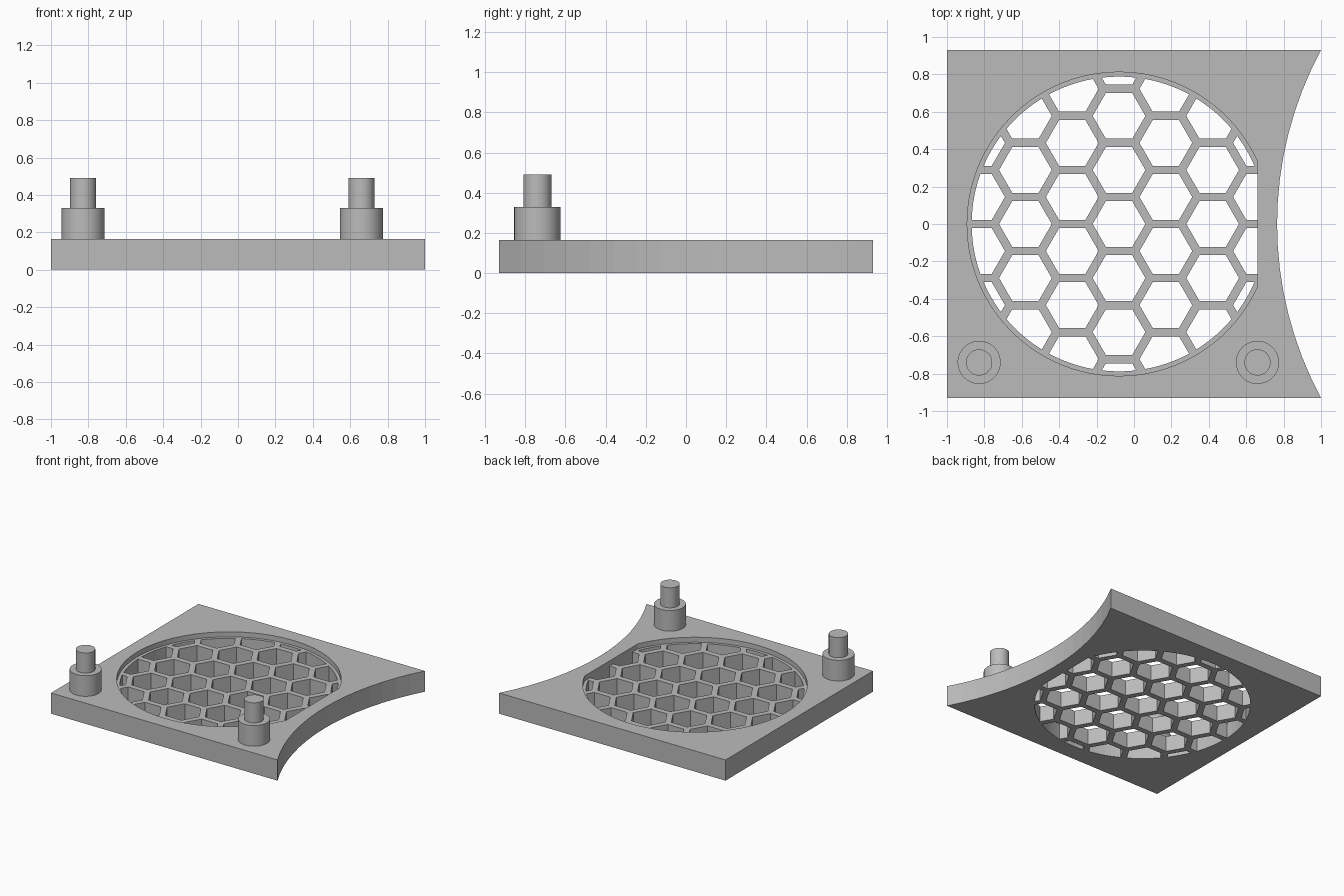
import bpy, bmesh
from math import sin, cos, pi, asin, sqrt

if "Cube" in bpy.data.objects:
    bpy.data.objects.remove(bpy.data.objects["Cube"])

grey = bpy.data.materials.new("plain grey")
grey.use_nodes = True
grey.diffuse_color = (0.5, 0.5, 0.5, 1)
grey.node_tree.nodes["Principled BSDF"].inputs["Base Color"].default_value = (0.5, 0.5, 0.5, 1)

HALF_Y, PLATE_H, RECESS_Z = 0.93, 0.165, 0.125
CX, FLAT_X = -0.08, 0.66


def prisms(name, outlines, z0, z1):
    """One object made of counter-clockwise outlines extruded from z0 to z1."""
    bm = bmesh.new()
    for pts in outlines:
        low = [bm.verts.new((x, y, z0)) for x, y in pts]
        top = [bm.verts.new((x, y, z1)) for x, y in pts]
        bm.faces.new(low[::-1])
        bm.faces.new(top)
        n = len(pts)
        for i in range(n):
            j = (i + 1) % n
            bm.faces.new((low[i], low[j], top[j], top[i]))
    mesh = bpy.data.meshes.new(name)
    bm.to_mesh(mesh)
    bm.free()
    mesh.materials.append(grey)
    obj = bpy.data.objects.new(name, mesh)
    bpy.context.collection.objects.link(obj)
    return obj


def circle(x, y, r, n):
    return [(x + r * cos(2 * pi * i / n), y + r * sin(2 * pi * i / n)) for i in range(n)]


def flat_disc(r, n=100):
    """Circle cut off straight at FLAT_X."""
    c = FLAT_X - CX
    a = asin(sqrt(r * r - c * c) / r)
    angles = [a + (2 * pi - 2 * a) * i / n for i in range(n + 1)]
    return [(CX + r * cos(t), r * sin(t)) for t in angles]


def boolean(obj, cutter, operation):
    cutter.hide_render = True
    mod = obj.modifiers.new("cut", 'BOOLEAN')
    mod.object, mod.operation, mod.solver = cutter, operation, 'EXACT'
    bpy.context.view_layer.objects.active = obj
    bpy.ops.object.modifier_apply(modifier=mod.name)
    bpy.data.objects.remove(cutter)


# Plate with a concave right edge
sag = 0.235
R = (HALF_Y ** 2 + sag ** 2) / (2 * sag)
half = asin(HALF_Y / R)
arc = []
for i in range(17):
    t = half * (i / 8 - 1)
    arc.append((1 - sag + R - R * cos(t), R * sin(t)))
plate = prisms("grille_plate", [[(-1, HALF_Y), (-1, -HALF_Y)] + arc], 0, PLATE_H)

# Shallow round recess in the top
boolean(plate, prisms("recess_cutter", [flat_disc(0.812)], RECESS_Z, 0.4), 'DIFFERENCE')

# Honeycomb openings, trimmed to the round area
pitch, cell_r = 0.289, 0.141
cells = []
for col in range(-4, 5):
    for row in range(-4, 5):
        x = CX + col * pitch * sqrt(3) / 2
        y = (row + 0.5 * (col % 2)) * pitch
        if sqrt((x - CX) ** 2 + y * y) < 1:
            cells.append(circle(x, y, cell_r, 6))
holes = prisms("honeycomb_cutter", cells, -0.1, 0.3)
boolean(holes, prisms("trim_cutter", [flat_disc(0.788)], -0.05, 0.25), 'INTERSECT')
boolean(plate, holes, 'DIFFERENCE')

# Stepped mounting pegs on the front corners
for side, x in (("right", -0.828), ("left", 0.66)):
    for part, r, z0, z1 in (("base", 0.115, PLATE_H, 0.33), ("pin", 0.07, 0.33, 0.49)):
        peg = prisms(f"{side}_peg_{part}", [circle(x, -0.74, r, 64)], z0, z1)
        bpy.ops.object.select_all(action='DESELECT')
        peg.select_set(True)
        bpy.context.view_layer.objects.active = peg
        bpy.ops.object.shade_smooth_by_angle()
